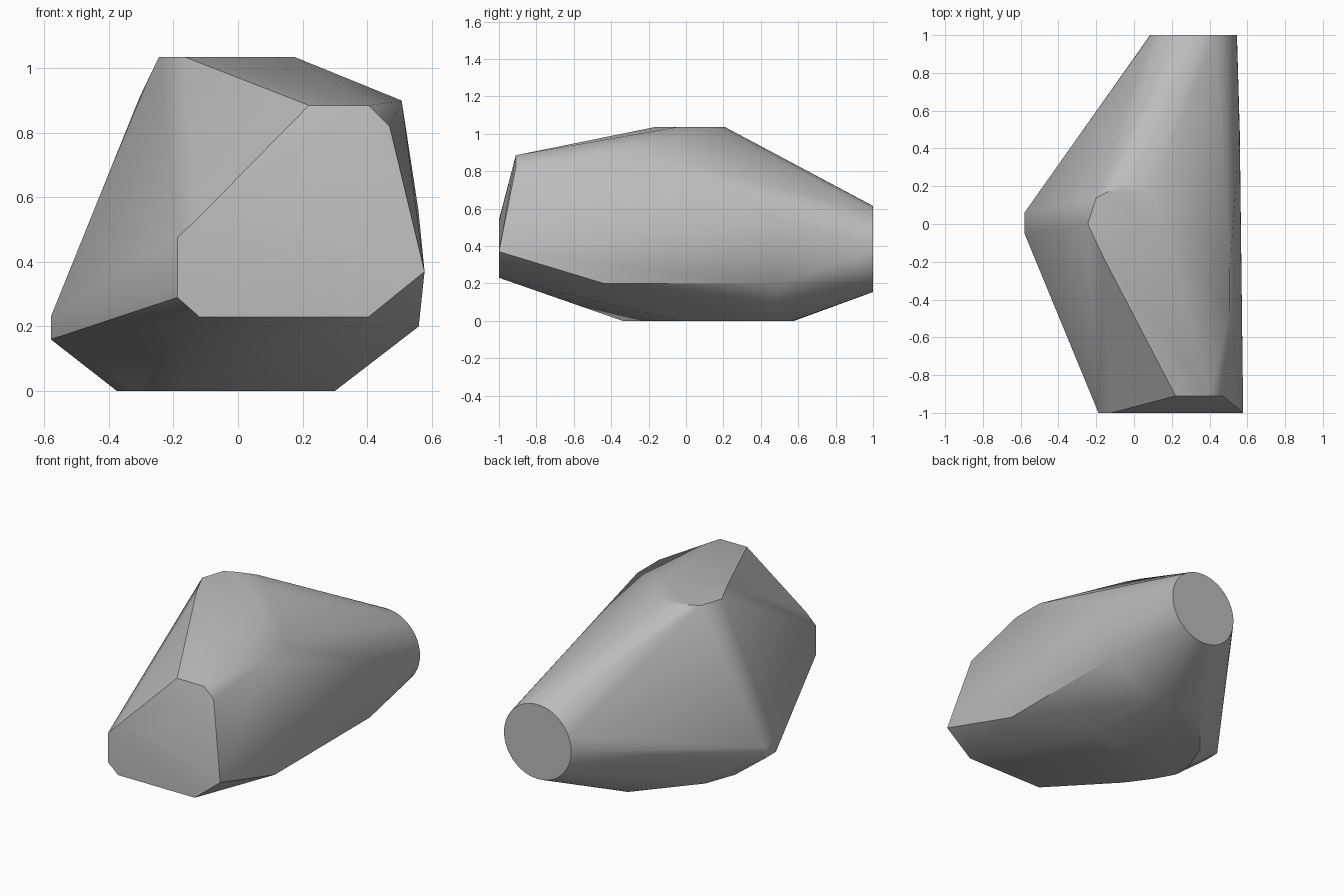
import bpy
import bmesh
import math
from mathutils import Vector

default_cube = bpy.data.objects.get("Cube")
if default_cube:
    bpy.data.objects.remove(default_cube, do_unlink=True)


def make_material(name, colour):
    material = bpy.data.materials.new(name)
    material.use_nodes = True
    material.diffuse_color = colour
    shader = next(n for n in material.node_tree.nodes if n.type == 'BSDF_PRINCIPLED')
    shader.inputs["Base Color"].default_value = colour
    return material


def level_outline(height, outline):
    """Corners lying in one horizontal plane."""
    return [Vector((x, y, height)) for x, y in outline]


def front_outline(depth, outline):
    """Corners lying in one plane facing the front."""
    return [Vector((x, depth, z)) for x, z in outline]


def round_end(centre, radius, sides):
    """Circular flat end facing the back."""
    angles = [math.tau * i / sides for i in range(sides)]
    return [centre + radius * Vector((math.cos(a), 0, math.sin(a))) for a in angles]


def convex_stone(name, corners, material):
    """Wrap the corners in a faceted convex skin with softened shallow edges."""
    bm = bmesh.new()
    for corner in corners:
        bm.verts.new(corner)
    bmesh.ops.convex_hull(bm, input=bm.verts)
    loose = [v for v in bm.verts if not v.link_faces]
    bmesh.ops.delete(bm, geom=loose, context='VERTS')
    bmesh.ops.dissolve_limit(bm, angle_limit=math.radians(0.5),
                             verts=bm.verts, edges=bm.edges)
    bmesh.ops.recalc_face_normals(bm, faces=bm.faces)
    mesh = bpy.data.meshes.new(name)
    bm.to_mesh(mesh)
    bm.free()
    mesh.materials.append(material)
    stone = bpy.data.objects.new(name, mesh)
    bpy.context.collection.objects.link(stone)
    bpy.context.view_layer.objects.active = stone
    stone.select_set(True)
    bpy.ops.object.shade_smooth_by_angle(angle=math.radians(30))
    return stone


# Round flat back end
corners = round_end(Vector((.315, 1, .384)), .23, 48)

# Front face: upright lower part and a slightly leaning top
corners += front_outline(-1, [(-.188, .29), (-.188, .475), (-.12, .54), (.08, .53),
                              (.578, .37), (.405, .23), (-.12, .23)])
corners += front_outline(-.91, [(.22, .885), (.405, .885), (.47, .82)])

# Flat crown
corners += level_outline(1.035, [(-.165, -.17), (-.245, 0), (-.2, .14), (-.14, .17),
                                 (-.02, .21), (.09, .17), (.14, .08), (.175, -.05)])

# Flat underside
corners += level_outline(0, [(.3, -.04), (.3, .48), (.25, .57), (-.01, .58),
                             (-.3, .24), (-.37, .05), (-.375, -.07),
                             (-.31, -.19), (-.2, -.34)])

# Long side: shoulder, belly and lower edge
corners += level_outline(.9, [(.507, -.46), (.507, -.25)])
corners += level_outline(.56, [(.559, .48)])
corners += level_outline(.2, [(.56, -.44), (.56, .49)])

# Pointed side: lower tip and the ridge above it
for tip_height in (.16, .23):
    corners += level_outline(tip_height, [(-.58, -.05), (-.58, .06)])
corners += level_outline(.91, [(-.305, .04)])

stone_grey = make_material("stone grey", (.5, .5, .5, 1))
convex_stone("boulder", corners, stone_grey)
